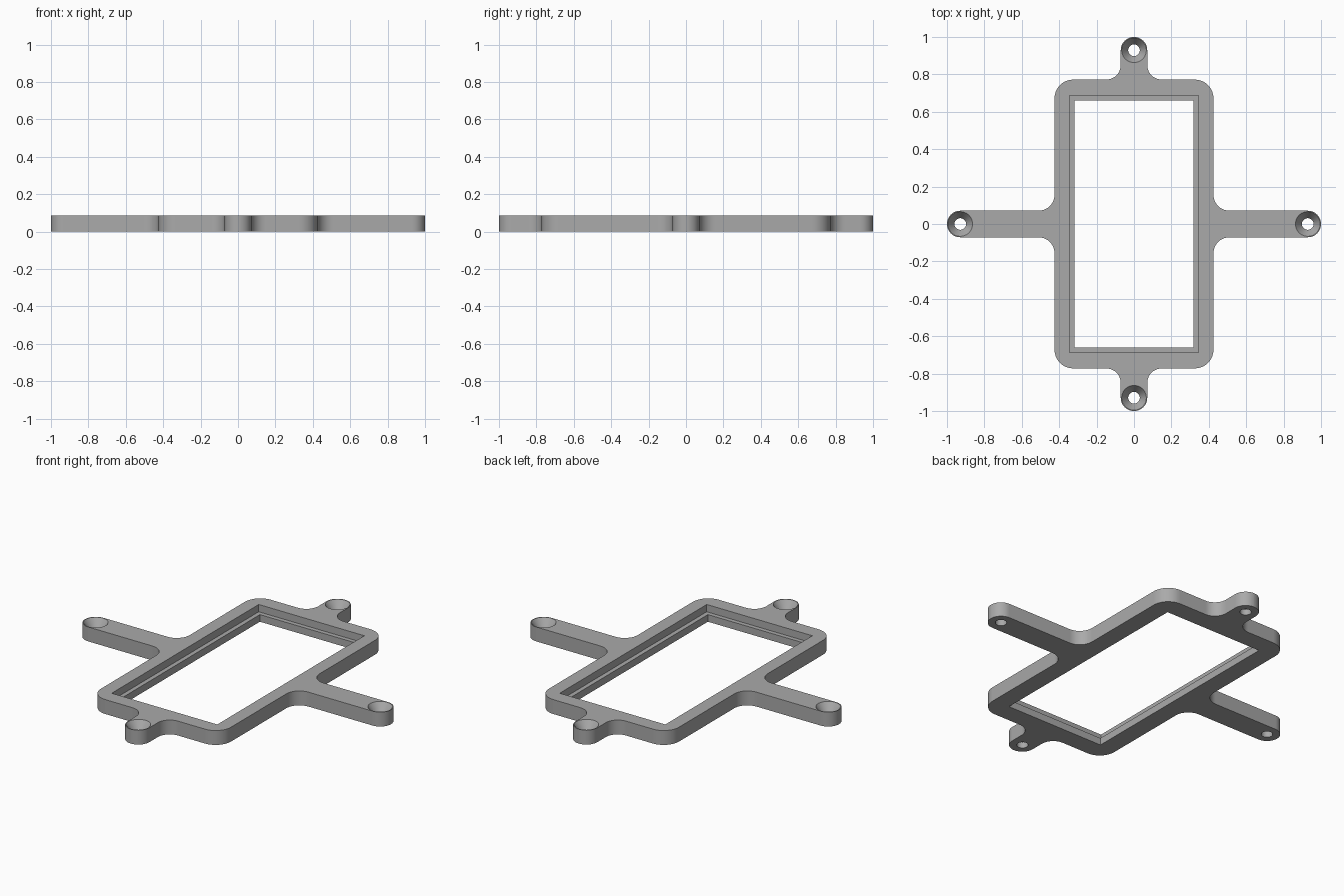
import bpy, bmesh, math
from mathutils import Vector

cube = bpy.data.objects.get("Cube")
if cube:
    bpy.data.objects.remove(cube)

HEIGHT = 0.085
LEDGE_Z = 0.042
HOLE_AT = 0.929

grey = bpy.data.materials.new("plain grey")
grey.use_nodes = True
COLOUR = (0.4, 0.4, 0.4, 1)
grey.diffuse_color = COLOUR
grey.node_tree.nodes["Principled BSDF"].inputs["Base Color"].default_value = COLOUR


def finish(bm, name):
    bmesh.ops.recalc_face_normals(bm, faces=bm.faces)
    mesh = bpy.data.meshes.new(name)
    bm.to_mesh(mesh)
    bm.free()
    mesh.materials.append(grey)
    obj = bpy.data.objects.new(name, mesh)
    bpy.context.collection.objects.link(obj)
    return obj


def prism(name, outline, bottom, top):
    bm = bmesh.new()
    face = bm.faces.new([bm.verts.new((x, y, bottom)) for x, y in outline])
    extruded = bmesh.ops.extrude_face_region(bm, geom=[face])["geom"]
    verts = [v for v in extruded if isinstance(v, bmesh.types.BMVert)]
    bmesh.ops.translate(bm, verts=verts, vec=(0, 0, top - bottom))
    return finish(bm, name)


def rectangle(x, y):
    return [(-x, -y), (x, -y), (x, y), (-x, y)]


def rounded(corners, steps=10):
    """Replace each right-angled corner (x, y, radius) with an arc."""
    points = []
    for i, (x, y, r) in enumerate(corners):
        here = Vector((x, y))
        before = (Vector(corners[i - 1][:2]) - here).normalized()
        after = (Vector(corners[(i + 1) % len(corners)][:2]) - here).normalized()
        centre = here + (before + after) * r
        for k in range(steps + 1):
            a = math.pi / 2 * k / steps
            p = centre - after * r * math.cos(a) - before * r * math.sin(a)
            if not points or (p - points[-1]).length > 1e-4:
                points.append(p)
    if (points[0] - points[-1]).length < 1e-4:
        points.pop()
    return points


def screw_cutter(x, y):
    """Straight hole with a conical countersink, as a turned profile."""
    bm = bmesh.new()
    profile = [(0.031, -0.05), (0.031, 0.035), (0.066, HEIGHT), (0.066, HEIGHT + 0.05)]
    n = 40
    rings = [[bm.verts.new((x + r * math.cos(math.tau * k / n),
                            y + r * math.sin(math.tau * k / n), z)) for k in range(n)]
             for r, z in profile]
    for low, high in zip(rings, rings[1:]):
        for k in range(n):
            j = (k + 1) % n
            bm.faces.new((low[k], low[j], high[j], high[k]))
    bm.faces.new(rings[0])
    bm.faces.new(rings[-1])
    return finish(bm, "screw_cutter")


# Outline of one quadrant, mirrored into the full frame with four arms
quarter = [(1, 0.071, 0.0708), (0.425, 0.071, 0.085), (0.425, 0.772, 0.1),
           (0.071, 0.772, 0.078), (0.071, 1, 0.0708)]
half = quarter + [(-x, y, r) for x, y, r in reversed(quarter)]
corners = half + [(x, -y, r) for x, y, r in reversed(half)]
frame = prism("mounting_frame", rounded(corners), 0, HEIGHT)

# Window opening, stepped recess and countersunk screw holes
cutters = [prism("window_cutter", rectangle(0.319, 0.66), -0.1, 0.2),
           prism("recess_cutter", rectangle(0.345, 0.686), LEDGE_Z, 0.2)]
for x, y in ((1, 0), (-1, 0), (0, 1), (0, -1)):
    cutters.append(screw_cutter(x * HOLE_AT, y * HOLE_AT))

bpy.ops.object.select_all(action="DESELECT")
bpy.context.view_layer.objects.active = frame
frame.select_set(True)
for cutter in cutters:
    cutter.hide_render = True
    mod = frame.modifiers.new("cut", "BOOLEAN")
    mod.operation = "DIFFERENCE"
    mod.solver = "EXACT"
    mod.object = cutter
    bpy.ops.object.modifier_apply(modifier=mod.name)
    bpy.data.objects.remove(cutter)

bpy.ops.object.shade_smooth_by_angle(angle=math.radians(30))
